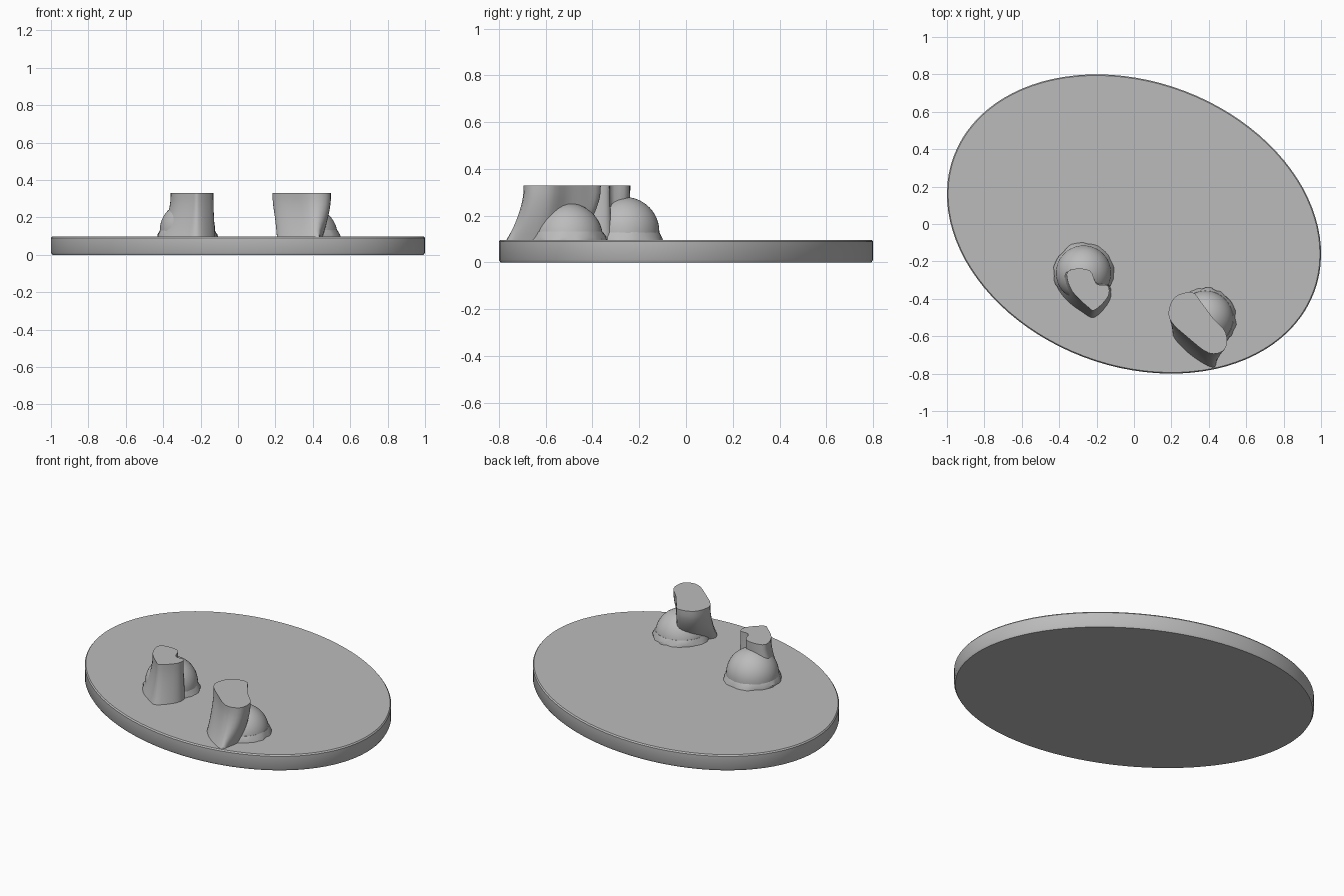
import bpy, bmesh, math, random
from mathutils import Vector

random.seed(4)
if "Cube" in bpy.data.objects:
    bpy.data.objects.remove(bpy.data.objects["Cube"])

GREY = (0.5, 0.5, 0.5, 1)
stone = bpy.data.materials.new("plain_grey")
stone.use_nodes = True
stone.diffuse_color = GREY
stone.node_tree.nodes["Principled BSDF"].inputs["Base Color"].default_value = GREY

BASE_TOP, STUMP_TOP = 0.097, 0.33


def loft(name, rings, angle=35):
    """Skin a stack of equal-length closed rings and cap both ends."""
    bm = bmesh.new()
    loops = [[bm.verts.new(p) for p in ring] for ring in rings]
    n = len(loops[0])
    for low, high in zip(loops, loops[1:]):
        for i in range(n):
            j = (i + 1) % n
            bm.faces.new((low[i], low[j], high[j], high[i]))
    bm.faces.new(loops[0])
    bm.faces.new(loops[-1])
    bmesh.ops.recalc_face_normals(bm, faces=bm.faces)
    mesh = bpy.data.meshes.new(name)
    bm.to_mesh(mesh)
    bm.free()
    obj = bpy.data.objects.new(name, mesh)
    bpy.context.collection.objects.link(obj)
    mesh.materials.append(stone)
    bpy.ops.object.select_all(action='DESELECT')
    obj.select_set(True)
    bpy.context.view_layer.objects.active = obj
    bpy.ops.object.shade_smooth_by_angle(angle=math.radians(angle))
    return obj


def ellipse(rx, ry, z, turn=0.0, centre=(0, 0), wobble=0.0, n=96):
    ring = []
    for i in range(n):
        a = math.tau * i / n
        k = 1 + random.uniform(-wobble, wobble)
        x, y = k * rx * math.cos(a), k * ry * math.sin(a)
        ring.append((centre[0] + x * math.cos(turn) - y * math.sin(turn),
                     centre[1] + x * math.sin(turn) + y * math.cos(turn), z))
    return ring


def smooth_outline(points, steps=4):
    """Closed Catmull-Rom curve through the outline points."""
    pts = [Vector(p) for p in points]
    n, out = len(pts), []
    for i in range(n):
        a, b, c, d = (pts[(i + k) % n] for k in (-1, 0, 1, 2))
        for s in range(steps):
            t = s / steps
            out.append(0.5 * (2 * b + (c - a) * t + (2 * a - 5 * b + 4 * c - d) * t ** 2
                              + (3 * b - a - 3 * c + d) * t ** 3))
    return out


def dome(name, centre, radius, z):
    """Rounded mound with a ragged, flaring foot."""
    rings = []
    for k in range(13):
        a = math.radians(88) * k / 12
        rings.append(ellipse(radius * math.cos(a), radius * math.cos(a),
                             z + radius * math.sin(a), centre=centre, n=48))
    rings.insert(0, ellipse(radius, radius, BASE_TOP - 0.01, centre=centre, n=48))
    loft(name, rings)
    r = radius
    loft(name + "_foot", [ellipse(r * 1.1, r * 1.1, BASE_TOP - 0.01, 0, centre, 0.05, 32),
                          ellipse(r * 1.07, r * 1.07, BASE_TOP + 0.012, 0, centre, 0.04, 32),
                          ellipse(r * 0.99, r * 0.99, BASE_TOP + 0.035, 0, centre, 0, 32)])


def stump(name, foot, top):
    """Flat-topped column that flares out to its foot outline."""
    low, high = smooth_outline(foot), smooth_outline(top)
    rings = []
    for k in range(9):
        t = k / 8
        z = BASE_TOP - 0.005 + (STUMP_TOP - BASE_TOP + 0.005) * t
        blend = 1 - (1 - min(1, t / 0.9)) ** 1.6
        rings.append([(*a.lerp(b, blend), z) for a, b in zip(low, high)])
    loft(name, rings, 40)


# Tilted oval base plate with slightly eased edges
A, B, TURN = 1.03, 0.761, math.radians(-20.8)
loft("oval_base", [ellipse(A - d, B - d, z, TURN) for d, z in
                   ((0.007, 0), (0, 0.012), (0, BASE_TOP - 0.008), (0.006, BASE_TOP))])

# Right stump and mound
dome("right_mound", (-0.27, -0.262), 0.148, 0.132)
stump("right_stump",
      [(-0.42, -0.31), (-0.36, -0.25), (-0.25, -0.27), (-0.19, -0.30), (-0.13, -0.33),
       (-0.13, -0.41), (-0.21, -0.50), (-0.28, -0.47), (-0.37, -0.40)],
      [(-0.36, -0.27), (-0.32, -0.24), (-0.235, -0.25), (-0.20, -0.32), (-0.14, -0.33),
       (-0.14, -0.39), (-0.21, -0.46), (-0.25, -0.44), (-0.33, -0.36)])

# Left stump and mound
dome("left_mound", (0.382, -0.505), 0.15, 0.104)
stump("left_stump",
      [(0.24, -0.54), (0.29, -0.49), (0.35, -0.46), (0.40, -0.48), (0.42, -0.55),
       (0.45, -0.63), (0.44, -0.72), (0.42, -0.77), (0.30, -0.70), (0.21, -0.60)],
      [(0.185, -0.47), (0.22, -0.39), (0.31, -0.365), (0.36, -0.42), (0.42, -0.50),
       (0.49, -0.58), (0.485, -0.67), (0.40, -0.69), (0.28, -0.60), (0.205, -0.53)])
